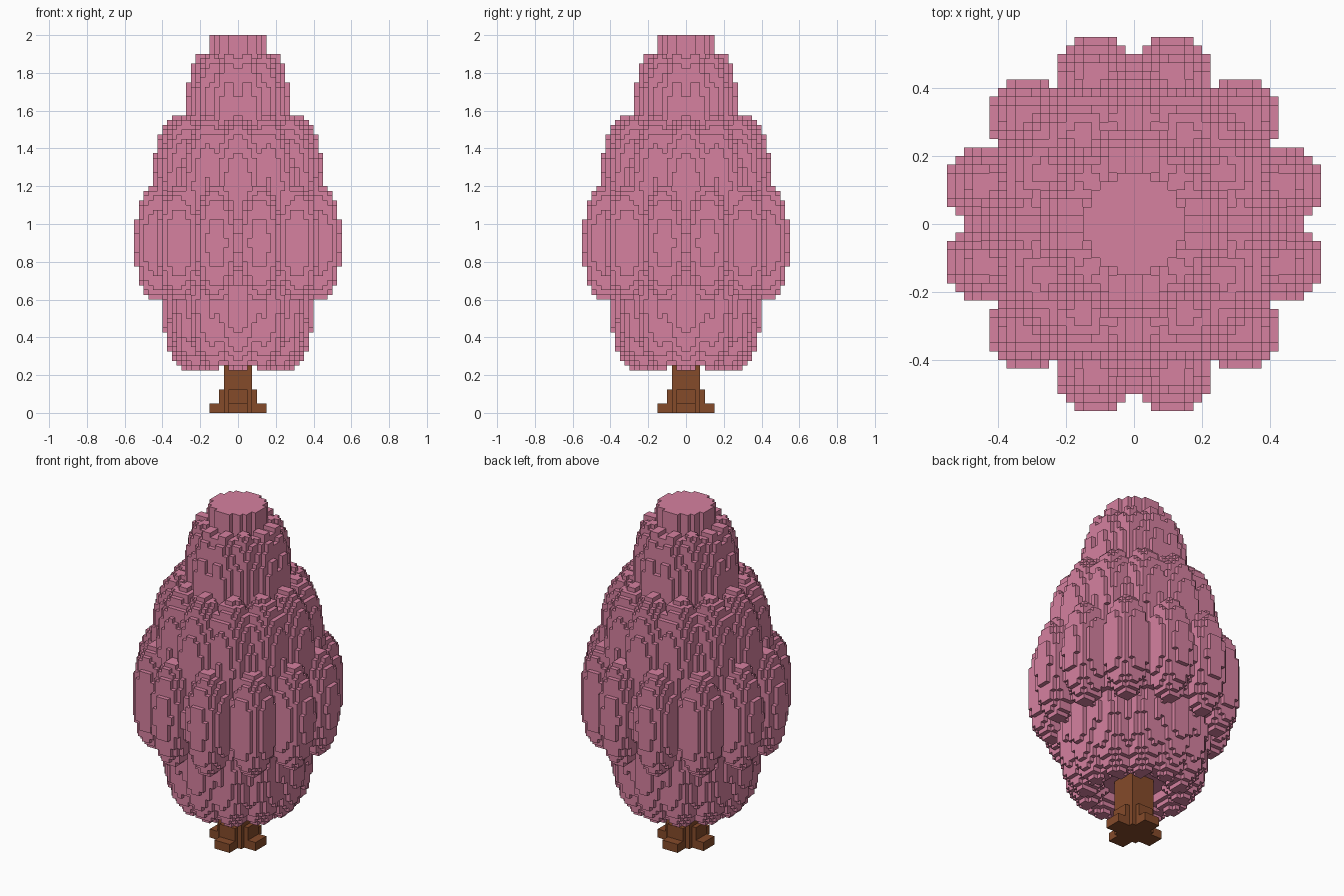
import bpy
import bmesh
import math
from mathutils import Vector

cube = bpy.data.objects.get("Cube")
if cube:
    bpy.data.objects.remove(cube, do_unlink=True)

S = 0.025  # block size


def material(name, rgb):
    m = bpy.data.materials.new(name)
    m.use_nodes = True
    m.diffuse_color = (*rgb, 1)
    bsdf = m.node_tree.nodes["Principled BSDF"]
    bsdf.inputs["Base Color"].default_value = (*rgb, 1)
    bsdf.inputs["Roughness"].default_value = 0.9
    return m


def block_object(name, inside, half, z_top, mat):
    """Fill a grid of blocks where inside(x, y, z) holds and skin its outer faces."""
    n, layers = round(half / S), round(z_top / S)
    cells = {(i, j, k)
             for i in range(-n, n) for j in range(-n, n) for k in range(layers)
             if inside((i + 0.5) * S, (j + 0.5) * S, (k + 0.5) * S)}
    bm = bmesh.new()
    verts = {}

    def vert(p):
        key = tuple(round(c) for c in p)
        if key not in verts:
            verts[key] = bm.verts.new(Vector(key) * S)
        return verts[key]

    for cell in cells:
        for axis in range(3):
            for side in (0, 1):
                near = list(cell)
                near[axis] += 2 * side - 1
                if tuple(near) in cells:
                    continue
                u, v = Vector(), Vector()
                u[(axis + 1) % 3] = 1
                v[(axis + 2) % 3] = 1
                p = Vector(cell)
                p[axis] += side
                ring = [p, p + u, p + u + v, p + v]
                if not side:
                    ring.reverse()
                bm.faces.new([vert(q) for q in ring])
    mesh = bpy.data.meshes.new(name)
    bm.to_mesh(mesh)
    bm.free()
    mesh.materials.append(mat)
    obj = bpy.data.objects.new(name, mesh)
    bpy.context.collection.objects.link(obj)
    return obj


# Tiers of twelve egg-shaped lobes, each turned half a step from the next:
# middle height, ring radius, lobe radius, lobe half height, turn in steps
TIERS = [
    (0.57, 0.26, 0.14, 0.35, 0),
    (0.90, 0.445, 0.12, 0.31, 0.5),
    (1.20, 0.31, 0.145, 0.375, 0),
    (1.60, 0.19, 0.09, 0.31, 0.5),
]
STEP = math.pi / 6


def in_canopy(x, y, z):
    r, angle = math.hypot(x, y), math.atan2(y, x)
    if r < 0.15 and z > 0.325:
        return True  # core and flat crown
    for mid, ring, lobe, tall, turn in TIERS:
        t = (z - mid) / tall
        if abs(t) < 0.7 and r < ring * 0.97:
            return True  # solid inside the ring
        a = (angle / STEP - turn + 0.5) % 1 - 0.5
        d = math.hypot(r * math.cos(a * STEP) - ring, r * math.sin(a * STEP))
        if (d / lobe) ** 2 + t * t < 1:
            return True
    return False


def in_trunk(x, y, z):
    a, b = max(abs(x), abs(y)), min(abs(x), abs(y))
    if a < 0.075 and a + b < 0.13:
        return True
    # cross-shaped roots in two steps
    reach = 0.15 if z < 0.05 else 0.10 if z < 0.125 else 0
    return a < reach and b < 0.05


pink = material("blossom pink", (0.67, 0.22, 0.35))
brown = material("bark brown", (0.235, 0.07, 0.023))

block_object("blossom_canopy", in_canopy, 0.6, 2.0, pink)
block_object("trunk", in_trunk, 0.2, 0.35, brown)
